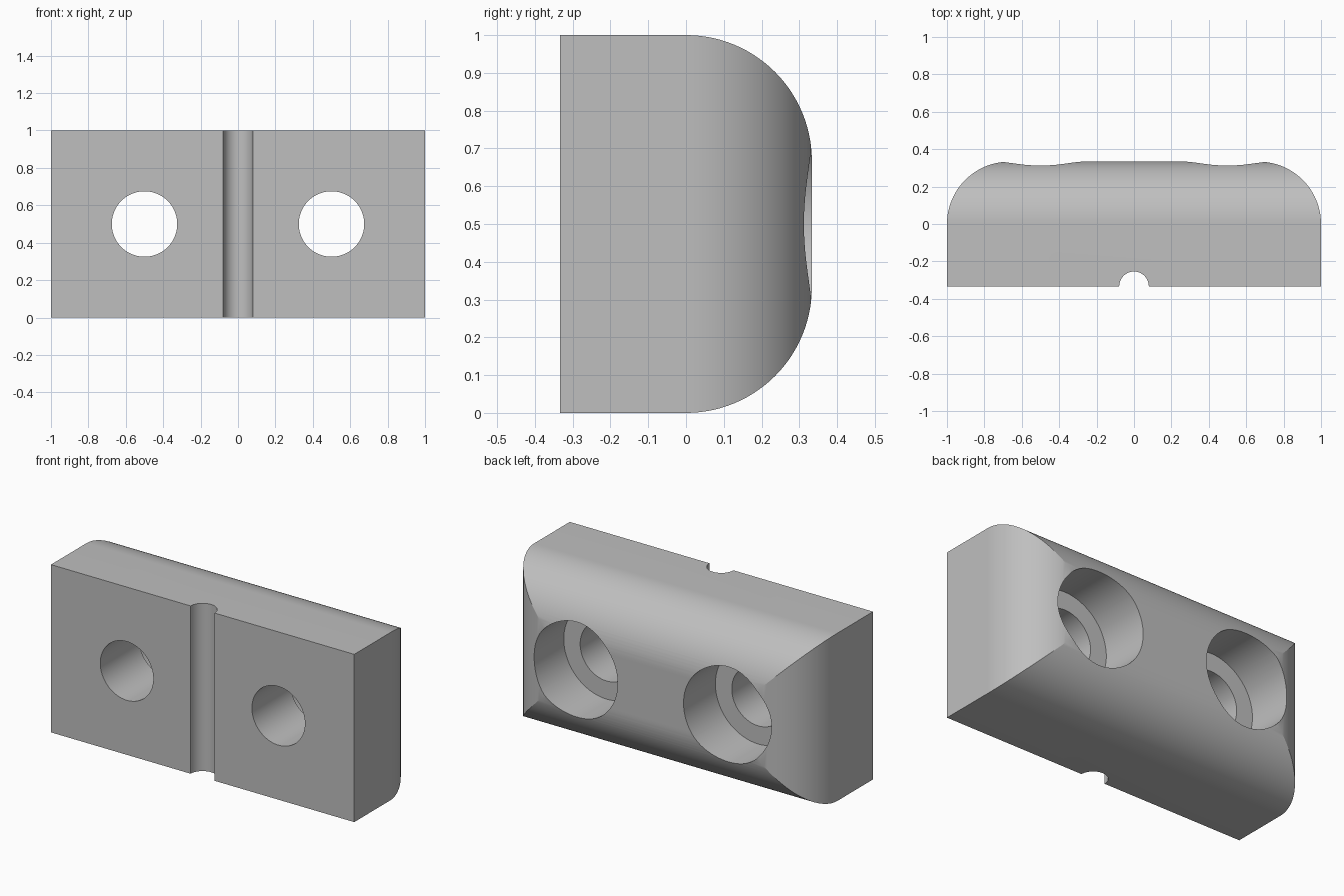
import bpy, bmesh, math
from mathutils import Matrix

if "Cube" in bpy.data.objects:
    bpy.data.objects.remove(bpy.data.objects["Cube"], do_unlink=True)

HALF_W, HALF_H, DEPTH = 1.0, 0.5, 1 / 3
ROUND = 1 / 3
STEPS = 28

grey = bpy.data.materials.new("plain grey")
grey.use_nodes = True
colour = (0.52, 0.52, 0.52, 1)
grey.diffuse_color = colour
grey.node_tree.nodes["Principled BSDF"].inputs["Base Color"].default_value = colour


def make_object(name, bm):
    bmesh.ops.recalc_face_normals(bm, faces=bm.faces)
    mesh = bpy.data.meshes.new(name)
    bm.to_mesh(mesh)
    bm.free()
    mesh.materials.append(grey)
    obj = bpy.data.objects.new(name, mesh)
    bpy.context.collection.objects.link(obj)
    return obj


def cylinder(name, radius, start, end, x=0.0, y=0.0, upright=False):
    """Cutter along y at mid height, or along z when upright."""
    bm = bmesh.new()
    bmesh.ops.create_cone(bm, cap_ends=True, segments=96, radius1=radius,
                          radius2=radius, depth=end - start)
    mid = (start + end) / 2
    if upright:
        place = Matrix.Translation((x, y, mid))
    else:
        place = Matrix.Translation((x, mid, HALF_H)) @ Matrix.Rotation(math.pi / 2, 4, "X")
    bm.transform(place)
    obj = make_object(name, bm)
    obj.hide_render = True
    return obj


# Block: rectangles stacked from front to back, shrinking along a quarter circle
sections = [(-DEPTH, 0.0)]
for i in range(STEPS + 1):
    a = math.pi / 2 * i / STEPS
    sections.append((ROUND * math.sin(a), ROUND * (1 - math.cos(a))))
bm = bmesh.new()
rings = []
for y, inset in sections:
    w, h = HALF_W - inset, HALF_H - inset
    rings.append([bm.verts.new((sx * w, y, HALF_H + sz * h))
                  for sx, sz in ((-1, -1), (1, -1), (1, 1), (-1, 1))])
for lower, upper in zip(rings, rings[1:]):
    for k in range(4):
        n = (k + 1) % 4
        bm.faces.new((lower[k], lower[n], upper[n], upper[k]))
bm.faces.new(rings[0])
bm.faces.new(rings[-1])
block = make_object("mounting_block", bm)

# Stepped bolt holes on both sides and the upright groove in the front
cutters = [cylinder("groove_cutter", 0.079, -0.2, 1.2, y=-DEPTH, upright=True)]
for side, x in (("left", 0.5), ("right", -0.5)):
    cutters.append(cylinder(side + "_bolt_hole_cutter", 0.175, -0.6, 0.6, x))
    cutters.append(cylinder(side + "_counterbore_cutter", 0.283, 0.033, 0.6, x))

bpy.context.view_layer.objects.active = block
for cutter in cutters:
    mod = block.modifiers.new("cut", "BOOLEAN")
    mod.operation = "DIFFERENCE"
    mod.solver = "EXACT"
    mod.object = cutter
    bpy.ops.object.modifier_apply(modifier=mod.name)
    bpy.data.objects.remove(cutter, do_unlink=True)

# Smooth curved walls, crisp edges
bpy.ops.object.select_all(action="DESELECT")
block.select_set(True)
bpy.ops.object.shade_smooth_by_angle(angle=math.radians(20))
